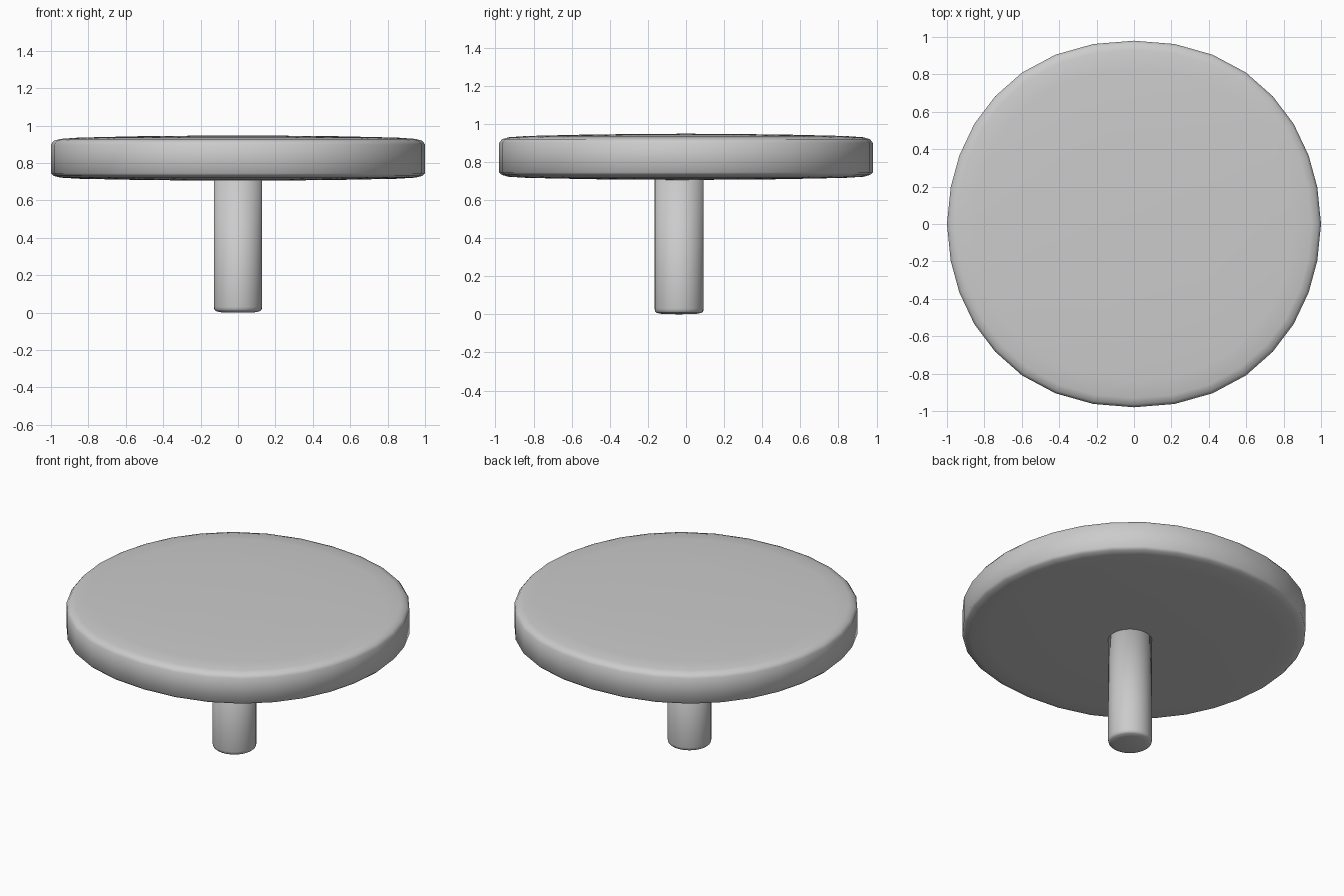
import bpy, bmesh
from math import cos, sin, tau

if "Cube" in bpy.data.objects:
    bpy.data.objects.remove(bpy.data.objects["Cube"])

# Hand-cut outline of the disc: one quarter, mirrored to a full ring
quarter = [(1.0, 0.0), (0.98, 0.197), (0.934, 0.366), (0.854, 0.535), (0.742, 0.683),
           (0.598, 0.81), (0.42, 0.905), (0.218, 0.962), (0.0, 0.98)]
half = quarter + [(-x, y) for x, y in quarter[-2::-1]]
disc_outline = half + [(x, -y) for x, y in half[-2:0:-1]]
circle = [(cos(tau * i / 32), sin(tau * i / 32)) for i in range(32)]


def loft(name, outline, profile, centre=(0, 0)):
    """Stack scaled copies of an outline along (scale, z), closing both ends to a point."""
    bm = bmesh.new()
    n = len(outline)
    rings = [[bm.verts.new((centre[0] + s * x, centre[1] + s * y, z)) for x, y in outline]
             for s, z in profile[1:-1]]
    for a, b in zip(rings, rings[1:]):
        for i in range(n):
            j = (i + 1) % n
            bm.faces.new((a[i], a[j], b[j], b[i]))
    for ring, (_, z) in ((rings[0], profile[0]), (rings[-1], profile[-1])):
        tip = bm.verts.new((centre[0], centre[1], z))
        for i in range(n):
            bm.faces.new((ring[i], ring[(i + 1) % n], tip))
    bmesh.ops.recalc_face_normals(bm, faces=bm.faces)
    for f in bm.faces:
        f.smooth = True
    me = bpy.data.meshes.new(name)
    bm.to_mesh(me)
    bm.free()
    ob = bpy.data.objects.new(name, me)
    bpy.context.collection.objects.link(ob)
    return ob


# Round top, very slightly domed on both faces, with a softened rim
loft("table_top", disc_outline, [
    (0, 0.705), (0.5, 0.709), (0.85, 0.716), (0.95, 0.722), (0.985, 0.731), (1, 0.745),
    (1, 0.9), (0.985, 0.919), (0.95, 0.929), (0.85, 0.936), (0.5, 0.944), (0, 0.948)])

# Single off-centre stem with a softened foot
loft("stem", circle, [
    (0, 0.0), (0.09, 0.002), (0.118, 0.008), (0.126, 0.015), (0.129, 0.03),
    (0.129, 0.74), (0, 0.74)], centre=(0, -0.036))
